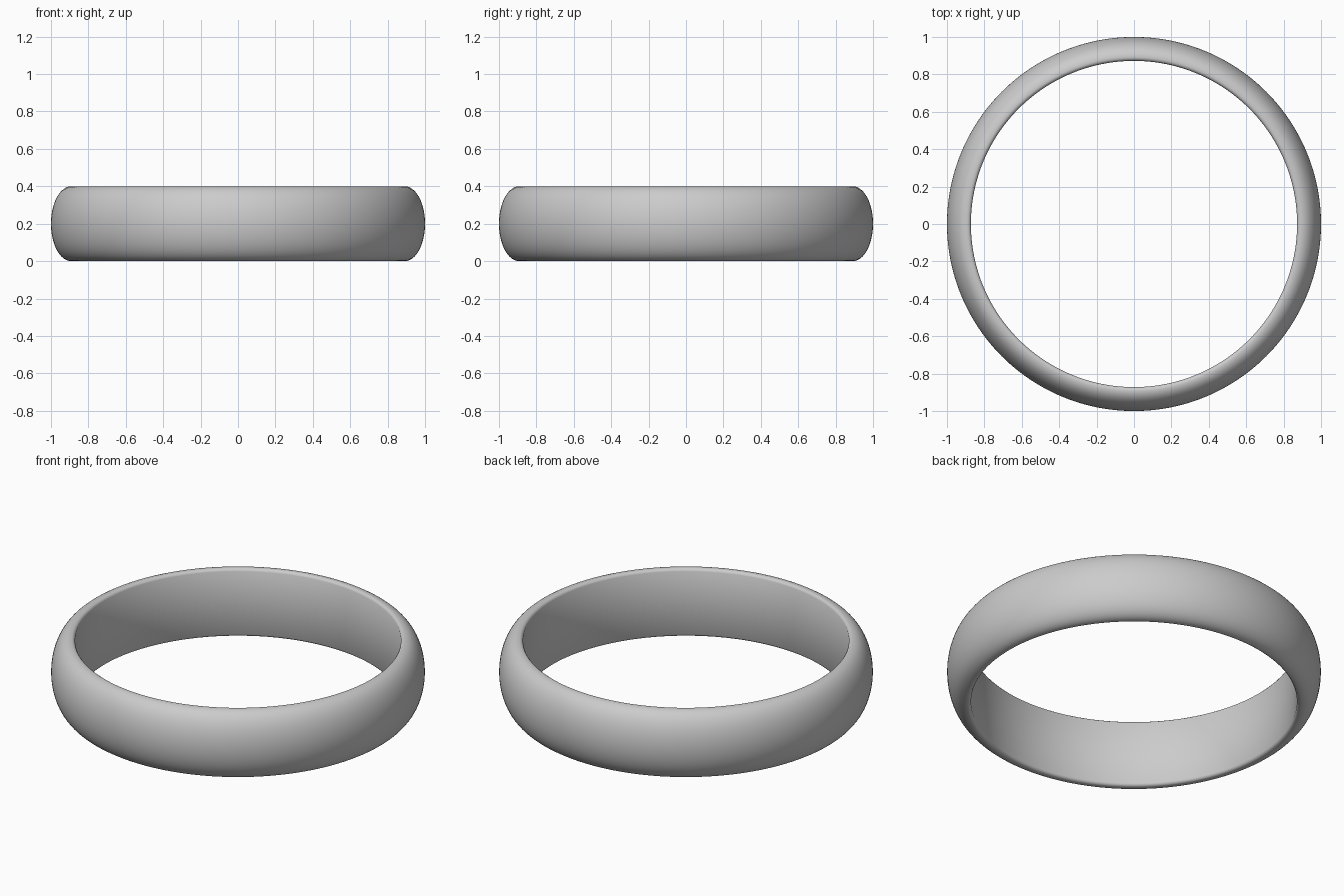
import bpy, bmesh, math

if "Cube" in bpy.data.objects:
    bpy.data.objects.remove(bpy.data.objects["Cube"])

SEGMENTS = 192
MID_Z = 0.2
INNER_R = 0.872
CREST_R = 0.892      # radius where the rim is highest
OUTER_R = 1.0

# Half-round band profile: slim inner lip, then a full outer half ellipse
profile = []
steps = 32
for i in range(steps + 1):
    a = -math.pi / 2 + math.pi * i / steps
    profile.append((CREST_R + (OUTER_R - CREST_R) * math.cos(a), MID_Z + 0.2 * math.sin(a)))
lip = [(CREST_R - 0.008, 0.199), (CREST_R - 0.015, 0.194), (INNER_R, 0.186)]
profile += [(r, MID_Z + h) for r, h in lip]
profile += [(r, MID_Z - h) for r, h in reversed(lip)]

# Sweep the closed profile around z
bm = bmesh.new()
rings = []
for s in range(SEGMENTS):
    t = 2 * math.pi * s / SEGMENTS
    rings.append([bm.verts.new((r * math.cos(t), r * math.sin(t), z)) for r, z in profile])
n = len(profile)
for s in range(SEGMENTS):
    a, b = rings[s], rings[(s + 1) % SEGMENTS]
    for i in range(n):
        j = (i + 1) % n
        bm.faces.new((a[i], b[i], b[j], a[j]))
bmesh.ops.recalc_face_normals(bm, faces=bm.faces)

mesh = bpy.data.meshes.new("ring_band")
bm.to_mesh(mesh)
bm.free()
band = bpy.data.objects.new("ring_band", mesh)
bpy.context.collection.objects.link(band)

# Smooth band with crisp inner edges
bpy.context.view_layer.objects.active = band
band.select_set(True)
bpy.ops.object.shade_smooth_by_angle(angle=math.radians(35))
